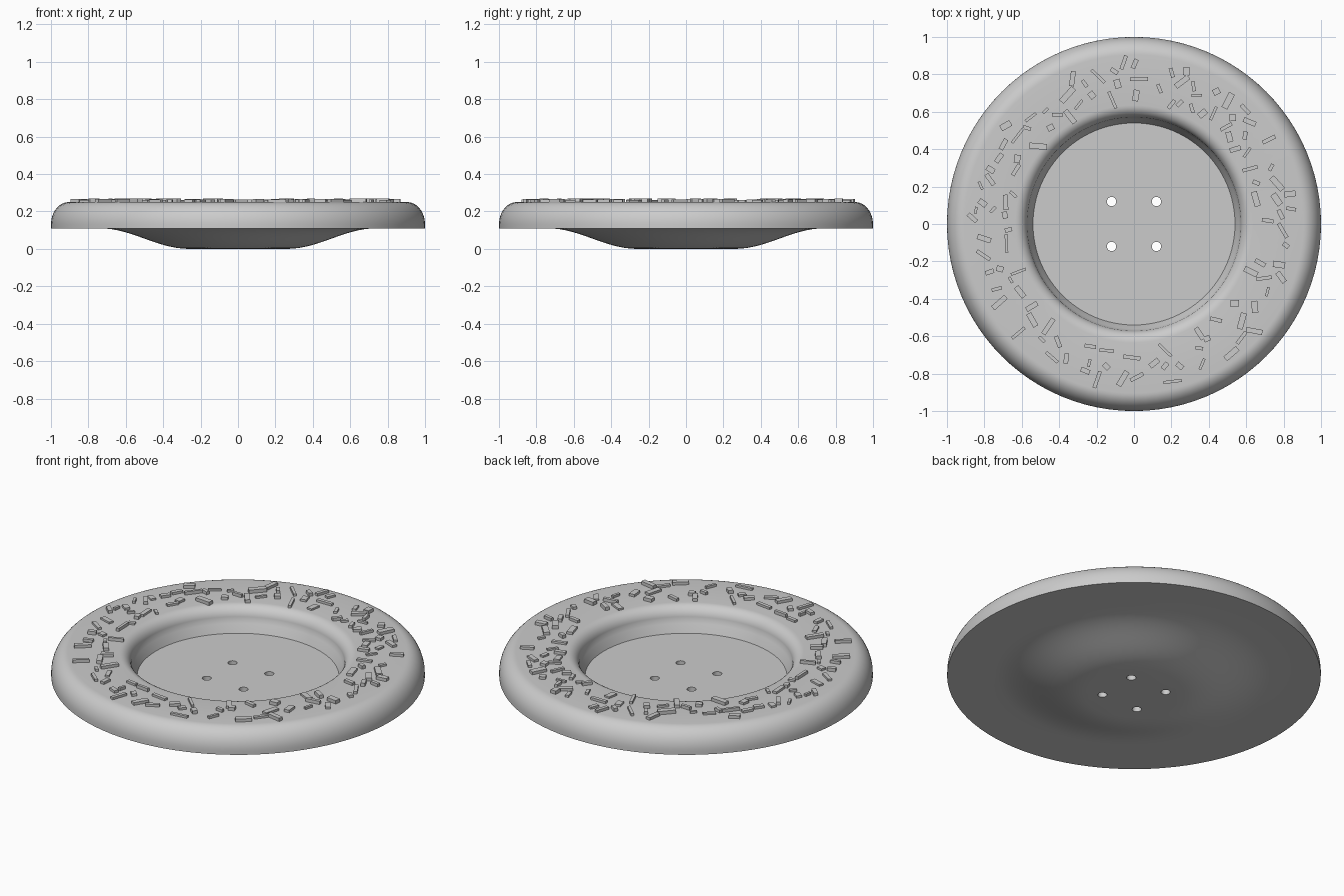
import bpy, bmesh, random
from math import sin, cos, pi, hypot
from mathutils import Matrix, Vector

if "Cube" in bpy.data.objects:
    bpy.data.objects.remove(bpy.data.objects["Cube"])

grey = bpy.data.materials.new("light_grey")
grey.use_nodes = True
GREY = (0.6, 0.6, 0.6, 1)
grey.diffuse_color = GREY
grey.node_tree.nodes["Principled BSDF"].inputs["Base Color"].default_value = GREY

SEGMENTS = 96
TOP, LEDGE = 0.25, 0.11


def add_object(name, bm):
    bmesh.ops.recalc_face_normals(bm, faces=bm.faces)
    mesh = bpy.data.meshes.new(name)
    bm.to_mesh(mesh)
    bm.free()
    mesh.materials.append(grey)
    obj = bpy.data.objects.new(name, mesh)
    bpy.context.collection.objects.link(obj)
    return obj


def arc(cx, cz, rx, rz, start, end, steps):
    """Points on an elliptical arc, as radius and height."""
    angles = [start + (end - start) * i / steps for i in range(steps + 1)]
    return [(cx + rx * cos(a), cz + rz * sin(a)) for a in angles]


# Dish profile: well wall, inner lip, flat rim, rounded outer edge, curved belly
profile = [(0.54, LEDGE), (0.56, 0.16)]
profile += arc(0.635, 0.18, 0.065, 0.07, pi, pi / 2, 8)
profile += arc(0.905, 0.13, 0.095, 0.12, pi / 2, 0, 12)
profile += [(1, LEDGE)]
for i in range(15):
    t = i / 14
    profile.append((0.74 - 0.48 * t, LEDGE * (1 + cos(pi * t)) / 2))

bm = bmesh.new()
rings = []
for r, z in profile:
    rings.append([bm.verts.new((r * cos(2 * pi * k / SEGMENTS), r * sin(2 * pi * k / SEGMENTS), z))
                  for k in range(SEGMENTS)])
for a, b in zip(rings, rings[1:]):
    for k in range(SEGMENTS):
        n = (k + 1) % SEGMENTS
        bm.faces.new((a[k], a[n], b[n], b[k]))
bm.faces.new(rings[0])
bm.faces.new(rings[-1])
dish = add_object("dish", bm)

# Four holes through the floor of the well
bm = bmesh.new()
for x in (-0.12, 0.12):
    for y in (-0.12, 0.12):
        bmesh.ops.create_cone(bm, cap_ends=True, segments=24, radius1=0.025, radius2=0.025,
                              depth=0.4, matrix=Matrix.Translation((x, y, 0.05)))
cutter = add_object("hole_cutter", bm)
cutter.hide_render = True
cut = dish.modifiers.new("holes", "BOOLEAN")
cut.operation = "DIFFERENCE"
cut.solver = "EXACT"
cut.object = cutter
bpy.context.view_layer.update()
graph = bpy.context.evaluated_depsgraph_get()
dish.data = bpy.data.meshes.new_from_object(dish.evaluated_get(graph))
dish.modifiers.clear()
bpy.data.objects.remove(cutter)

bpy.ops.object.select_all(action="DESELECT")
dish.select_set(True)
bpy.context.view_layer.objects.active = dish
bpy.ops.object.shade_smooth_by_angle(angle=pi / 5)

# Small bars scattered on the flat rim
random.seed(7)
bm = bmesh.new()
placed = []
for _ in range(4000):
    if len(placed) == 120:
        break
    radius = random.uniform(0.66, 0.87)
    angle = random.uniform(0, 2 * pi)
    x, y = radius * cos(angle), radius * sin(angle)
    length = random.uniform(0.035, 0.1)
    if any(hypot(x - px, y - py) < (length + pl) * 0.45 for px, py, pl in placed):
        continue
    placed.append((x, y, length))
    width = random.uniform(0.014, 0.035)
    height = random.uniform(0.01, 0.02)
    matrix = (Matrix.Translation((x, y, TOP + height / 2 - 0.001))
              @ Matrix.Rotation(random.uniform(0, pi), 4, "Z")
              @ Matrix.Diagonal(Vector((length, width, height + 0.002, 1))))
    bmesh.ops.create_cube(bm, size=1, matrix=matrix)
add_object("rim_sprinkles", bm)
